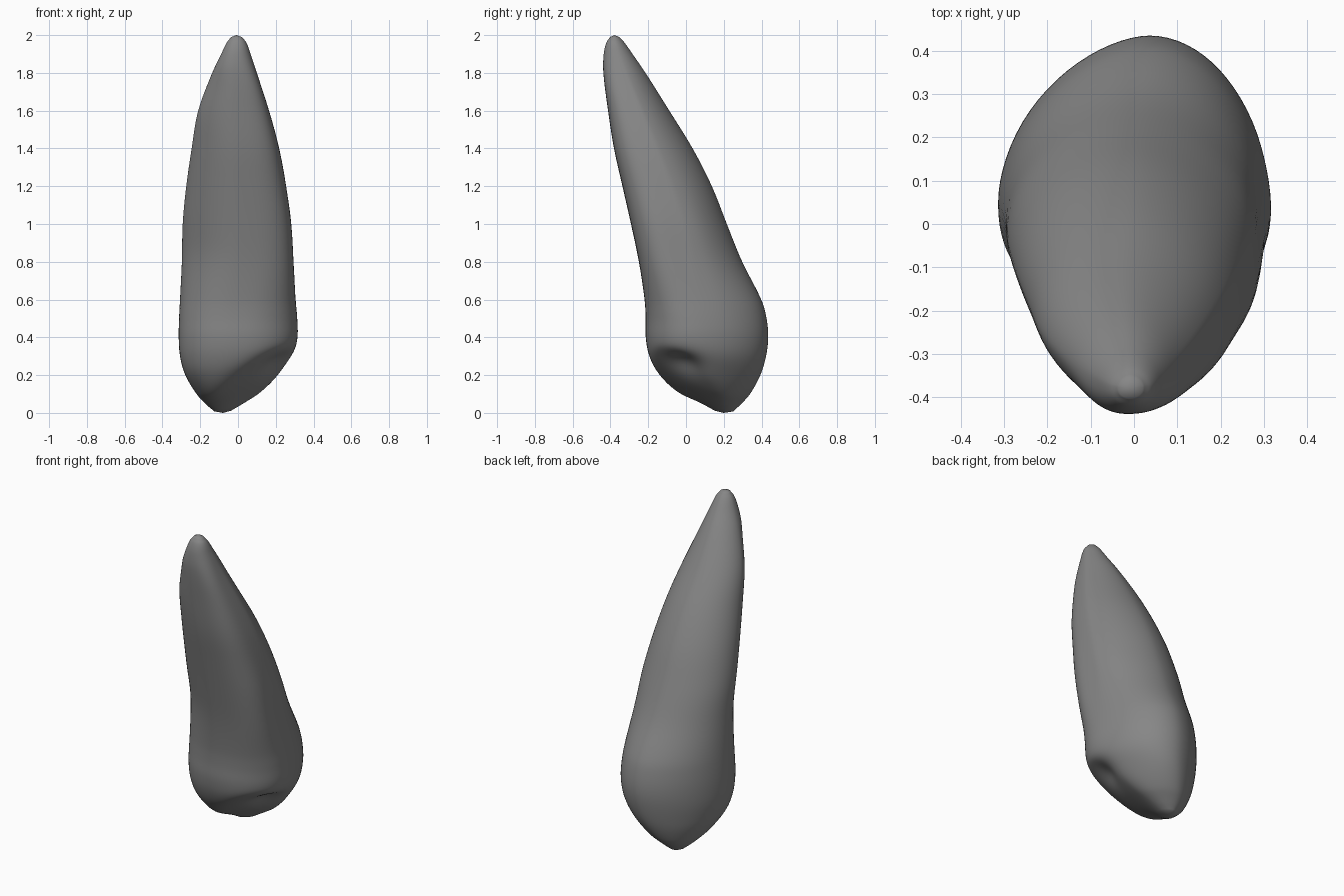
import bpy, bmesh, math

if "Cube" in bpy.data.objects:
    bpy.data.objects.remove(bpy.data.objects["Cube"])

# Section keys: z, x min, x max, y min, y max
KEYS = [
    (0.008, -0.125, -0.035, 0.15, 0.25),
    (0.05, -0.175, 0.04, 0.07, 0.295),
    (0.10, -0.22, 0.125, -0.05, 0.34),
    (0.20, -0.28, 0.225, -0.145, 0.395),
    (0.30, -0.308, 0.295, -0.195, 0.425),
    (0.40, -0.315, 0.318, -0.214, 0.437),
    (0.50, -0.313, 0.318, -0.214, 0.428),
    (0.60, -0.308, 0.312, -0.22, 0.4),
    (0.80, -0.298, 0.304, -0.25, 0.298),
    (1.00, -0.294, 0.292, -0.292, 0.217),
    (1.20, -0.275, 0.26, -0.337, 0.138),
    (1.40, -0.246, 0.22, -0.382, 0.036),
    (1.60, -0.212, 0.165, -0.413, -0.088),
    (1.80, -0.137, 0.1, -0.438, -0.214),
    (1.90, -0.089, 0.067, -0.436, -0.283),
    (1.96, -0.06, 0.045, -0.422, -0.325),
    (1.99, -0.036, 0.02, -0.402, -0.353),
]
SEG, STEPS = 80, 6


def section(i, t):
    """Hermite interpolation between section keys."""
    a, b = KEYS[i], KEYS[i + 1]
    p, q = KEYS[max(i - 1, 0)], KEYS[min(i + 2, len(KEYS) - 1)]
    h = b[0] - a[0]
    out = [a[0] + h * t]
    for k in range(1, 5):
        ma = (b[k] - p[k]) / (b[0] - p[0]) * h
        mb = (q[k] - a[k]) / (q[0] - a[0]) * h
        out.append((2*t**3 - 3*t*t + 1) * a[k] + (t**3 - 2*t*t + t) * ma
                   + (3*t*t - 2*t**3) * b[k] + (t**3 - t*t) * mb)
    return out


def bump(x, c, w):
    return math.exp(-((x - c) / w) ** 2)


def ramp(z, lo, hi):
    t = min(1, max(0, (z - lo) / (hi - lo)))
    return t * t * (3 - 2 * t)


def corner(c, s, z):
    """Squareness of the section: each quarter of the tooth differs."""
    root = ramp(z, 0.4, 0.9) * (1 - ramp(z, 1.7, 1.92))
    front = (2.2 + 1.0 * root) if c > 0 else (2.25 - 0.6 * root)
    back = (1.85 - 0.15 * root) if c > 0 else (1.8 + 0.1 * root)
    w = ramp(s, -0.25, 0.25)
    return 2 / (front * (1 - w) + back * w)


def shape(x, y, z):
    # Shallow groove along the right side of the root
    mid = 0.17 - 0.27 * z
    if x > 0:
        x -= min(x, 0.015 * bump(y, mid + 0.06, 0.09) * bump(z, 0.85, 0.35))
    # Slanted biting face towards the front right, with a hollow
    if z < 0.5:
        plane = min(0.6 * (x + 0.08) - 0.6 * (y - 0.2) - 0.035, 0.38)
        d = plane - z
        soft = 0.5 * (d + math.sqrt(d * d + 0.0015)) - 0.006
        z += 0.8 * max(0, soft) * ramp(0.5 - z, 0, 0.16)
    hollow = bump(x, 0.21, 0.1) * bump(y, 0.0, 0.1) * bump(z, 0.27, 0.07)
    return x - 0.035 * hollow, y + 0.015 * hollow, z + 0.02 * hollow


bm = bmesh.new()
rings = []
levels = [(i, s / STEPS) for i in range(len(KEYS) - 1) for s in range(STEPS)]
levels.append((len(KEYS) - 2, 1.0))
for i, t in levels:
    z, x0, x1, y0, y1 = section(i, t)
    crown = ramp(z, 0.05, 0.25) * (1 - ramp(z, 0.5, 1.0))
    cx = (x0 + x1) / 2
    cy = y0 + (y1 - y0) * (0.5 - 0.1 * crown)   # crown is widest near its front
    ring = []
    for k in range(SEG):
        a = 2 * math.pi * k / SEG
        c, s = math.cos(a), math.sin(a)
        e = corner(c, s, z)
        x = cx + (x1 - x0) / 2 * math.copysign(abs(c) ** e, c)
        x += 0.035 * crown * max(s, 0) ** 3
        y = cy + ((y1 - cy) if s > 0 else (cy - y0)) * math.copysign(abs(s) ** e, s)
        ring.append(bm.verts.new(shape(x, y, z)))
    rings.append(ring)
for lo, hi in zip(rings, rings[1:]):
    for k in range(SEG):
        n = (k + 1) % SEG
        bm.faces.new((lo[k], lo[n], hi[n], hi[k]))

# Rounded ends: cusp and root tip
cusp = bm.verts.new((-0.08, 0.2, 0.0))
tip = bm.verts.new((-0.008, -0.378, 2.0))
for k in range(SEG):
    n = (k + 1) % SEG
    bm.faces.new((cusp, rings[0][n], rings[0][k]))
    bm.faces.new((tip, rings[-1][k], rings[-1][n]))

# Even out the surface
for _ in range(4):
    bmesh.ops.smooth_vert(bm, verts=[v for v in bm.verts if 0.04 < v.co.z < 1.97],
                          factor=0.5, use_axis_x=True, use_axis_y=True, use_axis_z=True)
bmesh.ops.recalc_face_normals(bm, faces=bm.faces)
for f in bm.faces:
    f.smooth = True
mesh = bpy.data.meshes.new("tooth")
bm.to_mesh(mesh)
bm.free()
grey = bpy.data.materials.new("dark_grey")
grey.diffuse_color = (0.24, 0.24, 0.24, 1)
grey.use_nodes = True
grey.node_tree.nodes["Principled BSDF"].inputs["Base Color"].default_value = grey.diffuse_color
mesh.materials.append(grey)
bpy.context.collection.objects.link(bpy.data.objects.new("tooth", mesh))
